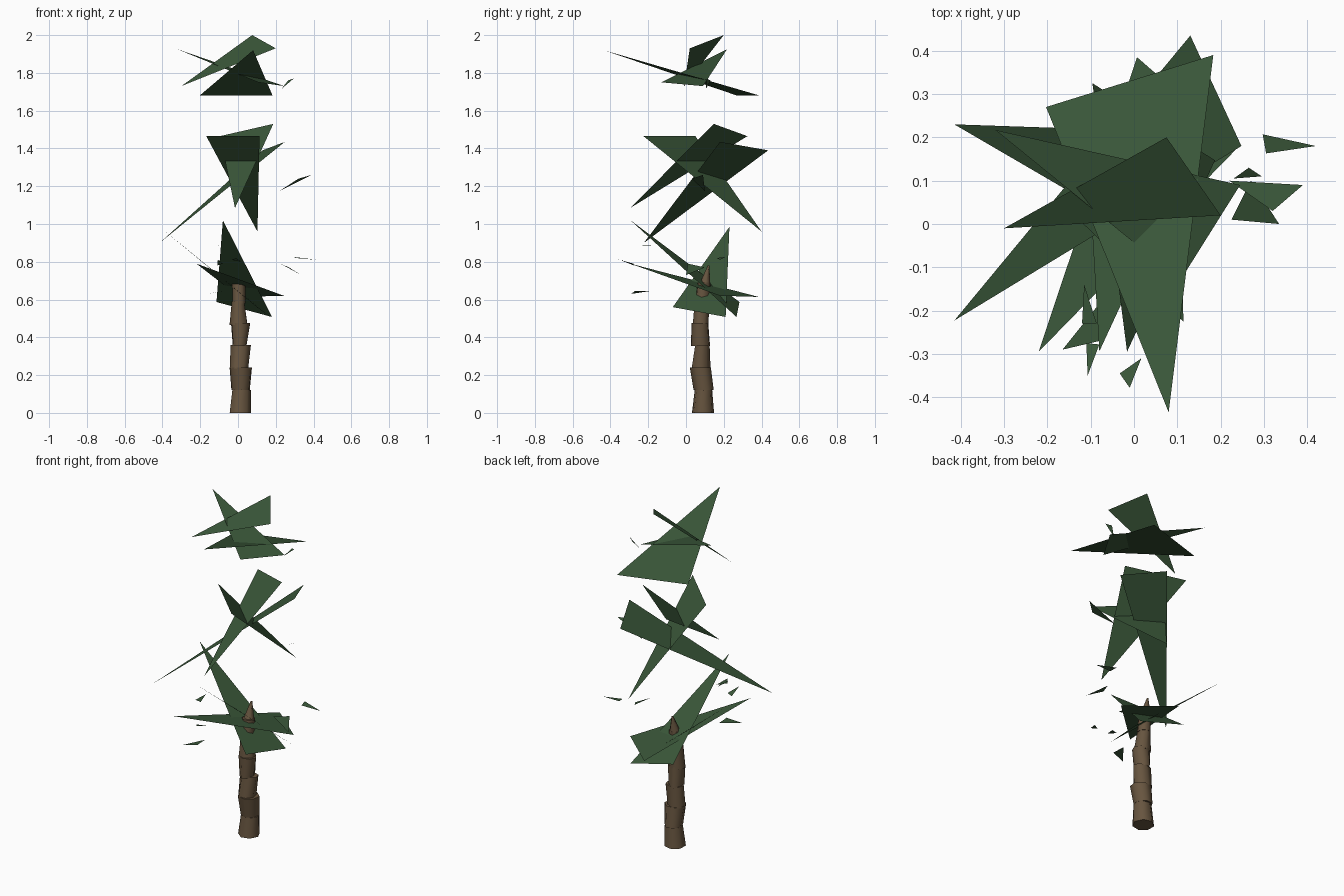
import bpy, math
from mathutils import Vector


def material(name, rgb):
    m = bpy.data.materials.new(name)
    m.diffuse_color = (*rgb, 1)
    return m


GREEN = material("pine green", (0.042, 0.095, 0.041))
BROWN = material("bark brown", (0.135, 0.09, 0.05))


def add_mesh(name, verts, faces, mat):
    me = bpy.data.meshes.new(name)
    me.from_pydata(verts, [], faces)
    me.materials.append(mat)
    ob = bpy.data.objects.new(name, me)
    bpy.context.collection.objects.link(ob)
    return ob


def leaf_cluster(name, triangles):
    """Flat triangular leaf sheets, all turned to face upwards."""
    verts, faces = [], []
    for t in triangles:
        a, b, c = (Vector(t[i:i + 3]) for i in (0, 3, 6))
        if (b - a).cross(c - a).z < 0:
            b, c = c, b
        n = len(verts)
        verts += [a, b, c]
        faces.append((n, n + 1, n + 2))
    return add_mesh(name, verts, faces, GREEN)


# Foliage tiers: three large sheets each
leaf_cluster("top_foliage", [
    (0.075, 0.20, 2.0, 0.20, 0.02, 1.93, -0.30, -0.01, 1.73),
    (0.08, -0.435, 1.92, 0.183, 0.39, 1.68, -0.203, 0.27, 1.68),
    (-0.32, 0.217, 1.925, 0.245, 0.09, 1.73, 0.107, -0.13, 1.75),
])
leaf_cluster("middle_foliage", [
    (0.187, 0.147, 1.53, -0.096, 0.325, 1.465, -0.016, -0.295, 1.085),
    (0.114, -0.225, 1.465, -0.168, 0.05, 1.465, 0.103, 0.40, 0.96),
    (-0.415, -0.223, 0.90, 0.13, 0.435, 1.39, 0.248, 0.18, 1.435),
])
leaf_cluster("lower_foliage", [
    (-0.08, -0.294, 1.02, 0.18, 0.267, 0.508, -0.114, 0.283, 0.587),
    (-0.415, 0.23, 0.985, 0.10, -0.07, 0.56, 0.17, 0.21, 0.508),
    (-0.22, -0.295, 0.79, 0.007, 0.385, 0.614, 0.243, 0.18, 0.62),
])

# Small loose leaves around the tiers
leaf_cluster("small_leaves", [
    (0.295, 0.11, 1.77, 0.265, 0.13, 1.76, 0.23, 0.105, 1.715),
    (0.22, 0.10, 1.175, 0.39, 0.09, 1.26, 0.32, 0.03, 1.24),
    (0.225, 0.01, 0.79, 0.335, 0.0, 0.73, 0.27, 0.10, 0.77),
    (0.297, 0.207, 0.825, 0.42, 0.18, 0.81, 0.305, 0.163, 0.82),
    (0.017, -0.31, 0.80, -0.033, -0.345, 0.81, -0.01, -0.378, 0.82),
    (-0.11, -0.275, 0.78, -0.08, -0.278, 0.79, -0.107, -0.35, 0.81),
    (-0.115, -0.14, 0.89, -0.12, -0.23, 0.89, -0.086, -0.23, 0.885),
    (-0.165, -0.29, 0.63, -0.085, -0.19, 0.645, -0.08, -0.27, 0.645),
])

# Trunk: stacked uneven bark sections (z, x min, x max, y min, y max) bottom and top
SIDES = 7
sections = [
    ((0.00, -0.05, 0.07, 0.03, 0.15), (0.12, -0.035, 0.07, 0.045, 0.14)),
    ((0.12, -0.035, 0.065, 0.04, 0.15), (0.24, -0.045, 0.077, 0.02, 0.135)),
    ((0.235, -0.045, 0.055, 0.025, 0.13), (0.36, -0.04, 0.07, 0.045, 0.125)),
    ((0.355, -0.03, 0.045, 0.025, 0.13), (0.475, -0.04, 0.065, 0.03, 0.12)),
    ((0.465, -0.045, 0.055, 0.035, 0.12), (0.59, -0.033, 0.036, 0.045, 0.125)),
    ((0.58, -0.03, 0.04, 0.045, 0.125), (0.69, -0.033, 0.04, 0.06, 0.13)),
    ((0.68, -0.03, 0.035, 0.07, 0.13), (0.78, 0.0, 0.01, 0.115, 0.125)),
]
verts, faces = [], []
for k, pair in enumerate(sections):
    n = len(verts)
    for z, x0, x1, y0, y1 in pair:
        for i in range(SIDES):
            a = 2 * math.pi * (i + 0.37 * k) / SIDES
            verts.append(((x0 + x1) / 2 + (x1 - x0) / 2 * math.cos(a),
                          (y0 + y1) / 2 + (y1 - y0) / 2 * math.sin(a), z))
    for i in range(SIDES):
        j = (i + 1) % SIDES
        faces.append((n + i, n + j, n + SIDES + j, n + SIDES + i))
    faces.append(tuple(n + i for i in reversed(range(SIDES))))
    faces.append(tuple(n + SIDES + i for i in range(SIDES)))
trunk = add_mesh("trunk", verts, faces, BROWN)
bpy.context.view_layer.objects.active = trunk
trunk.select_set(True)
bpy.ops.object.shade_smooth_by_angle(angle=math.radians(60))
